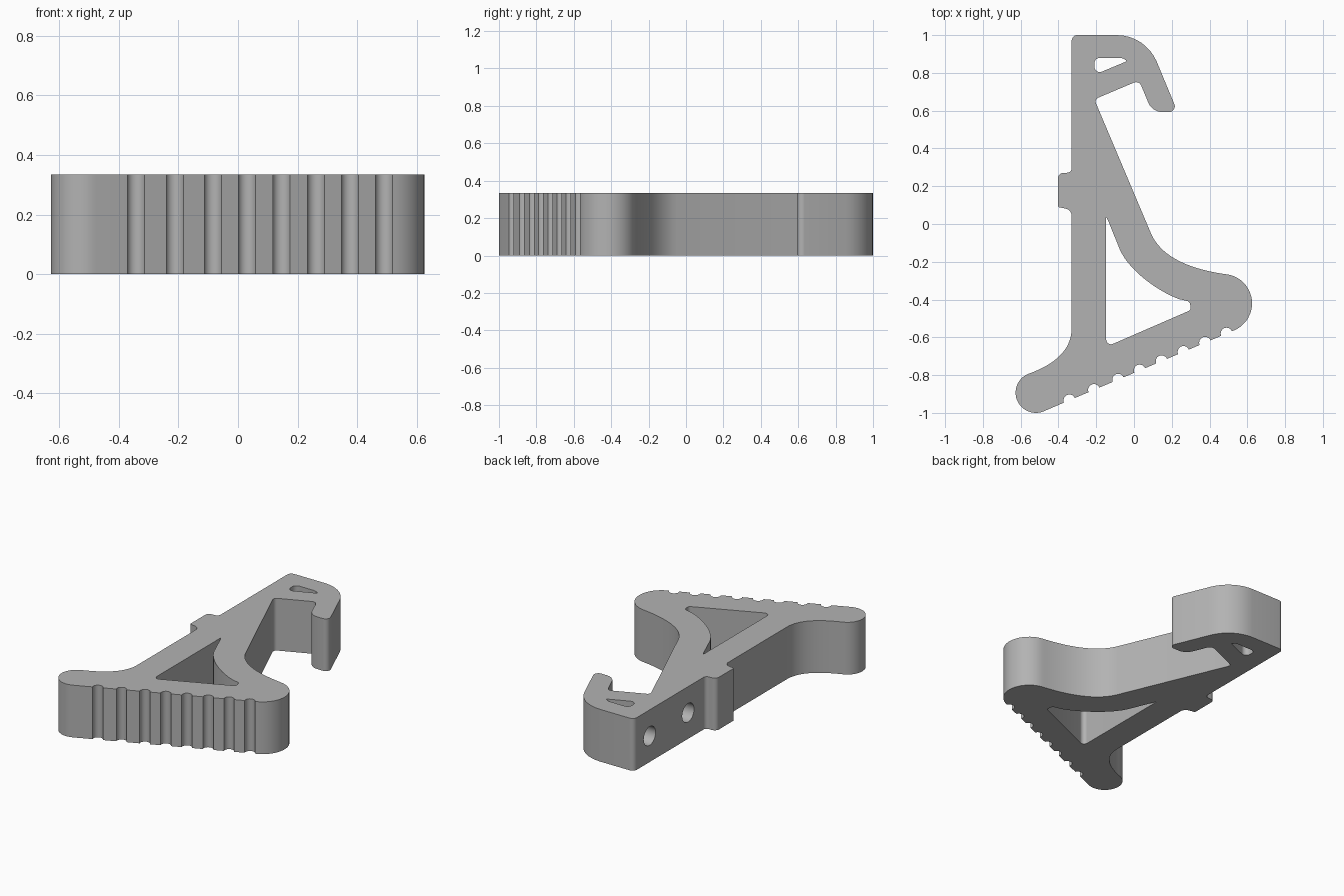
import bpy
import bmesh
import math
from mathutils import Vector, Matrix

HEIGHT = 0.335

cube = bpy.data.objects.get("Cube")
if cube:
    bpy.data.objects.remove(cube, do_unlink=True)


def arc(cx, cy, r, start, end, steps=20):
    """Points on a circle, angles in degrees."""
    angles = [math.radians(start + (end - start) * i / steps) for i in range(steps + 1)]
    return [Vector((cx + r * math.cos(a), cy + r * math.sin(a))) for a in angles]


def bezier(a, b, c, d, steps=20):
    a, b, c, d = map(Vector, (a, b, c, d))
    pts = []
    for i in range(steps + 1):
        t = i / steps
        s = 1 - t
        pts.append(a * s**3 + b * 3 * s * s * t + c * 3 * s * t * t + d * t**3)
    return pts


def rounded(prev, corners, after):
    """Fillet each (x, y, radius) corner on the path from prev to after."""
    path = [Vector(prev)] + [Vector(c[:2]) for c in corners] + [Vector(after)]
    pts = []
    for i, corner in enumerate(corners):
        p, r = path[i + 1], corner[2]
        u, v = (path[i] - p).normalized(), (path[i + 2] - p).normalized()
        half = u.angle(v) / 2
        centre = p + (u + v).normalized() * (r / math.sin(half))
        a = p + u * (r / math.tan(half)) - centre
        sweep = math.pi - 2 * half
        sign = 1 if u.cross(v) < 0 else -1
        steps = max(3, math.ceil(sweep / math.radians(9)))
        for k in range(steps + 1):
            pts.append(centre + Matrix.Rotation(sign * sweep * k / steps, 2) @ a)
    return pts


# Outer outline, clockwise: hook, brace, right lobe, ribbed edge, left lobe, bump
brace_start = (0.09, -0.05)
hook = [(-0.33, 1.0, 0.03), (0.062, 1.0, 0.23), (0.231, 0.593, 0.03),
        (0.096, 0.593, 0.08), (0.027, 0.76, 0.03), (-0.21, 0.66, 0.022)]
bump = [(-0.33, 0.075, 0.04), (-0.403, 0.09, 0.01),
        (-0.403, 0.27, 0.03), (-0.33, 0.272, 0.025)]
right_lobe = arc(0.47, -0.42, 0.155, 82, -67)
left_lobe = arc(-0.52, -0.893, 0.107, -67, -248)

outline = rounded((-0.33, 0.5), hook, brace_start)
outline += bezier(brace_start, (0.15, -0.19), (0.33, -0.245), right_lobe[0])
outline += right_lobe
edge_start, edge_end = right_lobe[-1], left_lobe[0]
edge = edge_end - edge_start
tilt = math.degrees(math.atan2(-edge.y, -edge.x))
for x in (0.49, 0.376, 0.262, 0.146, 0.03, -0.084, -0.212, -0.342):
    c = edge_start + edge * ((x - edge_start.x) / edge.x)
    outline += arc(c.x, c.y, 0.031, tilt, tilt + 180, 14)
outline += left_lobe
outline += bezier(left_lobe[-1], (-0.44, -0.75), (-0.33, -0.68), (-0.33, -0.55))
outline += rounded((-0.33, -0.55), bump, (-0.33, 0.9))

# Slot in the hook
slot_corners = [(-0.21, 0.88, 0.03), (-0.065, 0.88, 0.06),
                (-0.035, 0.863, 0.005), (-0.21, 0.79, 0.029)]
slot = rounded(slot_corners[-1][:2], slot_corners, slot_corners[0][:2])

# Triangular window
window_curve = bezier((-0.075, -0.135), (-0.03, -0.24), (0.12, -0.355), (0.24, -0.398))
window = [Vector((-0.147, 0.035)), Vector((-0.138, 0.02))] + window_curve
window += rounded(window_curve[-1],
                  [(0.295, -0.411, 0.02), (0.302, -0.455, 0.02), (-0.147, -0.65, 0.025)],
                  (-0.147, 0.035))

# Body: fill the loops and extrude upward
bm = bmesh.new()
for loop in (outline, slot, window):
    verts = []
    for p in loop:
        if not verts or (verts[-1].co.xy - p).length > 1e-4:
            verts.append(bm.verts.new((p.x, p.y, 0)))
    for a, b in zip(verts, verts[1:] + verts[:1]):
        bm.edges.new((a, b))
bmesh.ops.triangle_fill(bm, edges=bm.edges[:], use_beauty=True, use_dissolve=False)
top = bmesh.ops.extrude_face_region(bm, geom=bm.faces[:], use_keep_orig=True)
bmesh.ops.translate(bm, vec=(0, 0, HEIGHT),
                    verts=[g for g in top["geom"] if isinstance(g, bmesh.types.BMVert)])
bmesh.ops.recalc_face_normals(bm, faces=bm.faces[:])
mesh = bpy.data.meshes.new("bracket_body")
bm.to_mesh(mesh)
bm.free()
body = bpy.data.objects.new("bracket_body", mesh)
bpy.context.collection.objects.link(body)

# Plain grey material
grey = bpy.data.materials.new("plain_grey")
grey.use_nodes = True
colour = (0.45, 0.45, 0.45, 1)
grey.diffuse_color = colour
grey.node_tree.nodes["Principled BSDF"].inputs["Base Color"].default_value = colour
mesh.materials.append(grey)

# Two blind bolt holes in the flat side
bm = bmesh.new()
for y in (0.84, 0.45):
    place = Matrix.Translation((-0.33, y, HEIGHT / 2)) @ Matrix.Rotation(math.pi / 2, 4, "Y")
    bmesh.ops.create_cone(bm, cap_ends=True, segments=32, radius1=0.06, radius2=0.06,
                          depth=0.27, matrix=place)
cutter_mesh = bpy.data.meshes.new("bolt_hole_cutter")
bm.to_mesh(cutter_mesh)
bm.free()
cutter_mesh.materials.append(grey)
cutter = bpy.data.objects.new("bolt_hole_cutter", cutter_mesh)
bpy.context.collection.objects.link(cutter)

cut = body.modifiers.new("bolt_holes", "BOOLEAN")
cut.operation = "DIFFERENCE"
cut.solver = "EXACT"
cut.object = cutter
bpy.ops.object.select_all(action="DESELECT")
body.select_set(True)
bpy.context.view_layer.objects.active = body
bpy.ops.object.modifier_apply(modifier=cut.name)
bpy.data.objects.remove(cutter, do_unlink=True)
bpy.ops.object.shade_smooth_by_angle(angle=math.radians(30))
